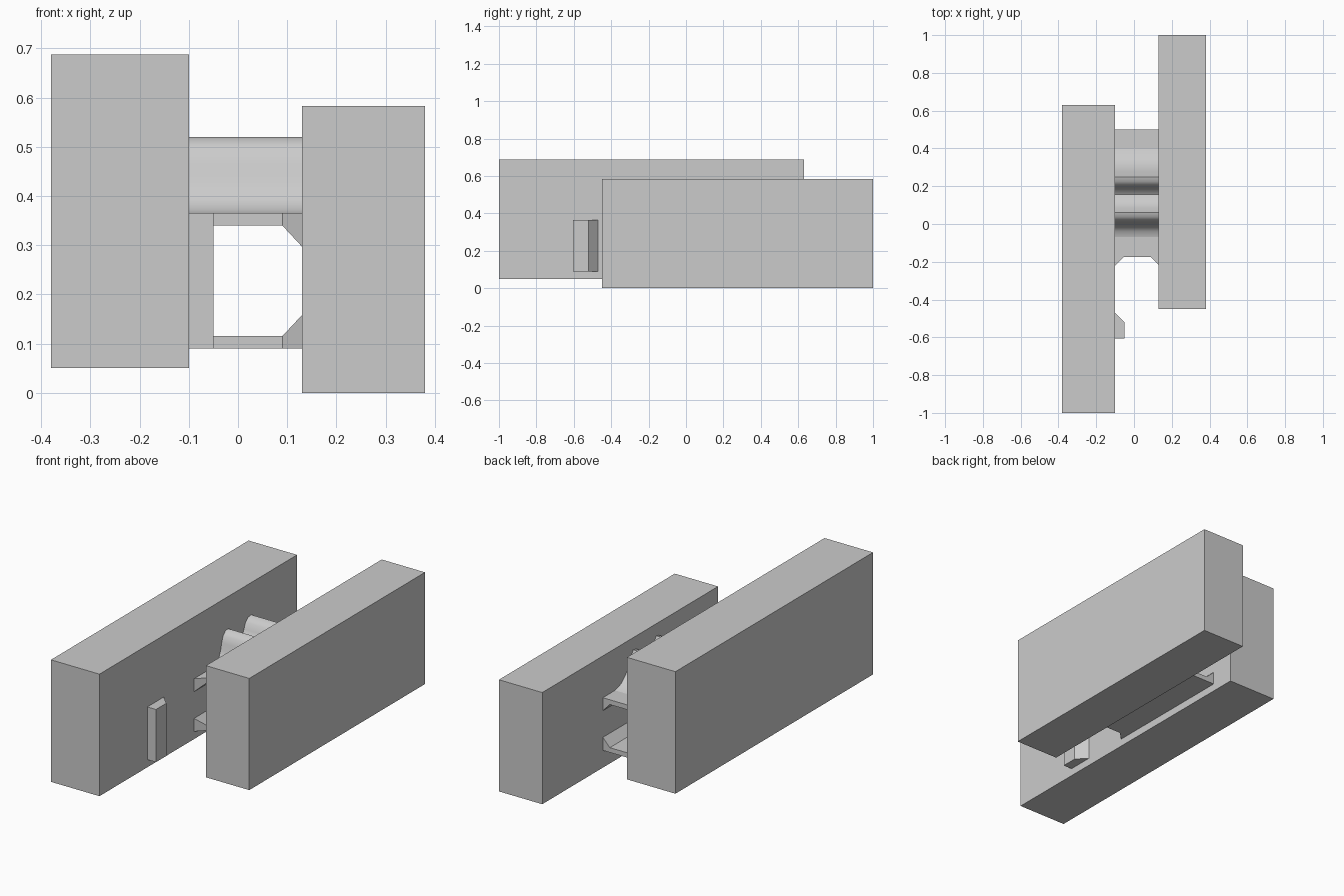
import bpy
import bmesh
import math

cube = bpy.data.objects.get("Cube")
if cube:
    bpy.data.objects.remove(cube, do_unlink=True)

grey = bpy.data.materials.new("plain grey")
grey.use_nodes = True
colour = (0.6, 0.6, 0.6, 1)
grey.diffuse_color = colour
grey.node_tree.nodes["Principled BSDF"].inputs["Base Color"].default_value = colour


def loft(name, rings):
    """Join matching rings of points with quads and cap both ends."""
    bm = bmesh.new()
    loops = [[bm.verts.new(p) for p in ring] for ring in rings]
    for a, b in zip(loops, loops[1:]):
        for i in range(len(a)):
            j = (i + 1) % len(a)
            bm.faces.new((a[i], a[j], b[j], b[i]))
    bm.faces.new(loops[0])
    bm.faces.new(loops[-1])
    bmesh.ops.recalc_face_normals(bm, faces=bm.faces)
    mesh = bpy.data.meshes.new(name)
    bm.to_mesh(mesh)
    bm.free()
    mesh.materials.append(grey)
    obj = bpy.data.objects.new(name, mesh)
    bpy.context.collection.objects.link(obj)
    return obj


def box(name, x, y, z):
    corners = [(y[0], z[0]), (y[1], z[0]), (y[1], z[1]), (y[0], z[1])]
    return loft(name, [[(px, py, pz) for py, pz in corners] for px in x])


inner, outer = -0.1, 0.13      # facing sides of the two slabs
low, high = 0.09, 0.365        # height range of the channel

# Two offset slabs
box("right_slab", (-0.38, inner), (-1, 0.63), (0.05, 0.687))
box("left_slab", (outer, 0.38), (-0.45, 1), (0, 0.583))

# Catch block with a chamfered rear corner
catch = [(inner, -0.605), (-0.05, -0.605), (-0.05, -0.52), (inner, -0.47)]
loft("catch_block", [[(x, y, z) for x, y in catch] for z in (low, high)])

# Channel flanges, thickened and flared where they meet the slabs
stations = [(inner, 0.297, -0.22), (-0.055, 0.34, -0.175),
            (0.09, 0.34, -0.175), (outer, 0.297, -0.215)]
back = 0.5
for name, flip in (("upper_flange", False), ("lower_flange", True)):
    rings = []
    for x, under, front in stations:
        zs = [low + high - z if flip else z for z in (under, high)]
        rings.append([(x, front, zs[0]), (x, back, zs[0]),
                      (x, back, zs[1]), (x, front, zs[1])])
    loft(name, rings)

# Two curved ratchet teeth on the upper flange
profile = [(-0.07, 0.365), (-0.04, 0.372), (-0.015, 0.395), (0, 0.43),
           (0.008, 0.465), (0.02, 0.498), (0.038, 0.515), (0.06, 0.52),
           (0.085, 0.475), (0.12, 0.435), (0.155, 0.425), (0.18, 0.44),
           (0.192, 0.467), (0.205, 0.498), (0.225, 0.515), (0.25, 0.52),
           (0.28, 0.46), (0.31, 0.415), (0.35, 0.38), (0.4, 0.365),
           (0.4, 0.355), (-0.07, 0.355)]
teeth = loft("ratchet_teeth", [[(x, y, z) for y, z in profile] for x in (inner, outer)])
bpy.ops.object.select_all(action="DESELECT")
teeth.select_set(True)
bpy.context.view_layer.objects.active = teeth
bpy.ops.object.shade_smooth_by_angle(angle=math.radians(40))
